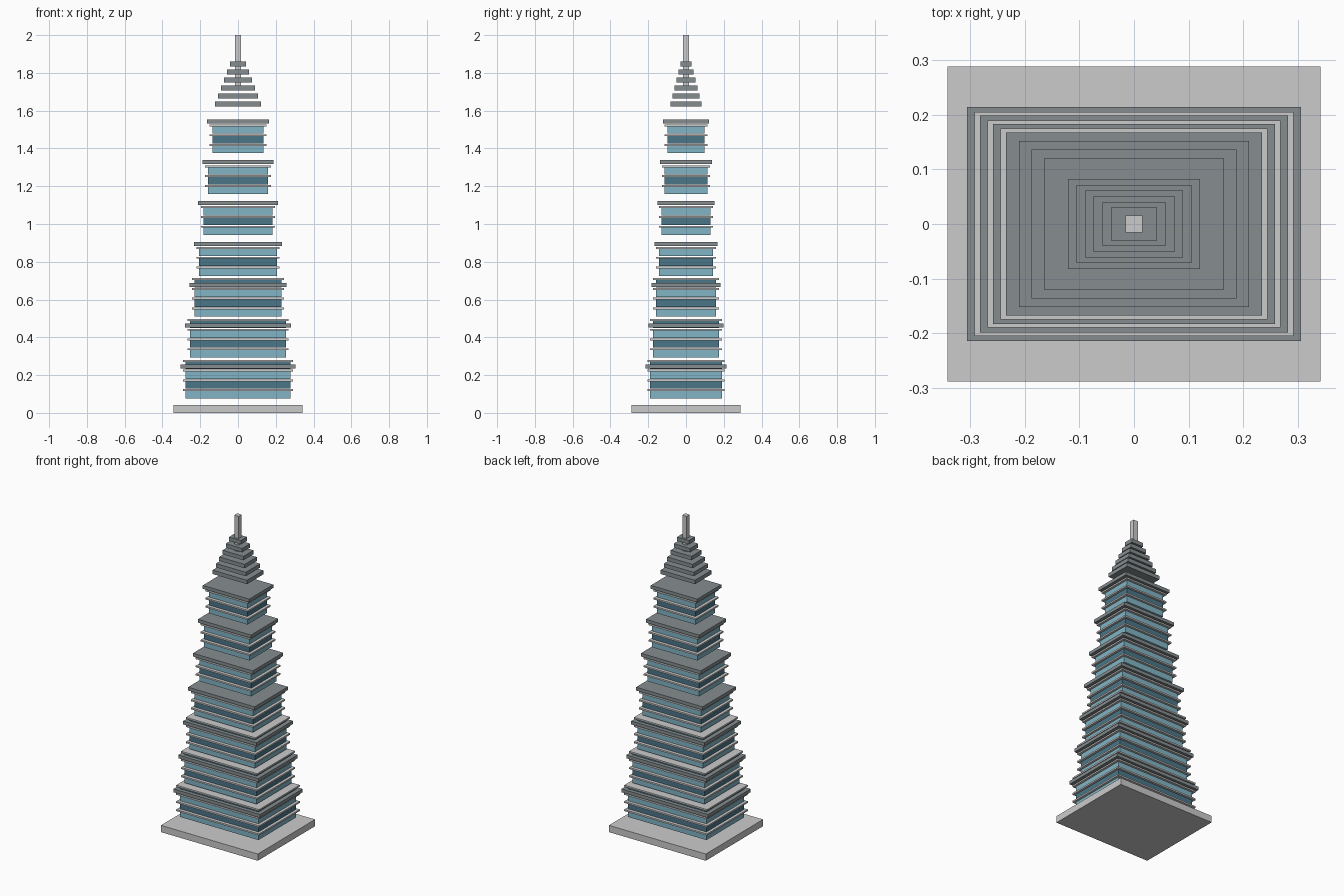
import bpy

if "Cube" in bpy.data.objects:
    bpy.data.objects.remove(bpy.data.objects["Cube"])


def material(name, rgb):
    m = bpy.data.materials.new(name)
    m.diffuse_color = (*rgb, 1)
    m.use_nodes = True
    m.node_tree.nodes["Principled BSDF"].inputs["Base Color"].default_value = m.diffuse_color
    return m


light_glass = material("light_glass", (0.22, 0.46, 0.56))
dark_glass = material("dark_glass", (0.07, 0.18, 0.25))
roof_grey = material("roof_grey", (0.24, 0.27, 0.28))


def box(name, hx, hy, z0, z1, mat=None):
    """Box centred on the z axis, with half sizes hx, hy."""
    bpy.ops.mesh.primitive_cube_add(size=1, location=(0, 0, (z0 + z1) / 2))
    ob = bpy.context.object
    ob.name = name
    ob.scale = (2 * hx, 2 * hy, z1 - z0)
    bpy.ops.object.transform_apply(location=False, rotation=False, scale=True)
    if mat:
        ob.data.materials.append(mat)
    return ob


# Ground plinth
box("plinth", 0.341, 0.288, 0, 0.043)

# Seven stepped tiers: glass storeys, thin floor slabs and a wide cornice
pitch = 0.0517
for t in range(7):
    z = 0.077 + 0.2163 * t
    px, py = 0.305 - 0.0236 * t, 0.2135 - 0.0154 * t
    for f in range(4 if t < 3 else 3):
        zf = z + f * pitch
        glass = dark_glass if f % 2 else light_glass
        box(f"glass_storey_{t}_{f}", px - 0.028, py - 0.0235, zf, zf + 0.041, glass)
        box(f"floor_slab_{t}_{f}", px - 0.0135, py - 0.0085, zf + 0.0385, zf + 0.0485)
    box(f"cornice_{t}", px, py, z + 0.158, z + 0.179, roof_grey)

# Crown of shrinking plates
for i in range(6):
    zc = 1.635 + 0.0424 * i
    box(f"crown_plate_{i}", 0.121 - 0.0158 * i, 0.082 - 0.0104 * i,
        zc - 0.0125, zc + 0.0125, roof_grey)

# Mast
box("mast", 0.0155, 0.0155, 1.727, 2.0)
